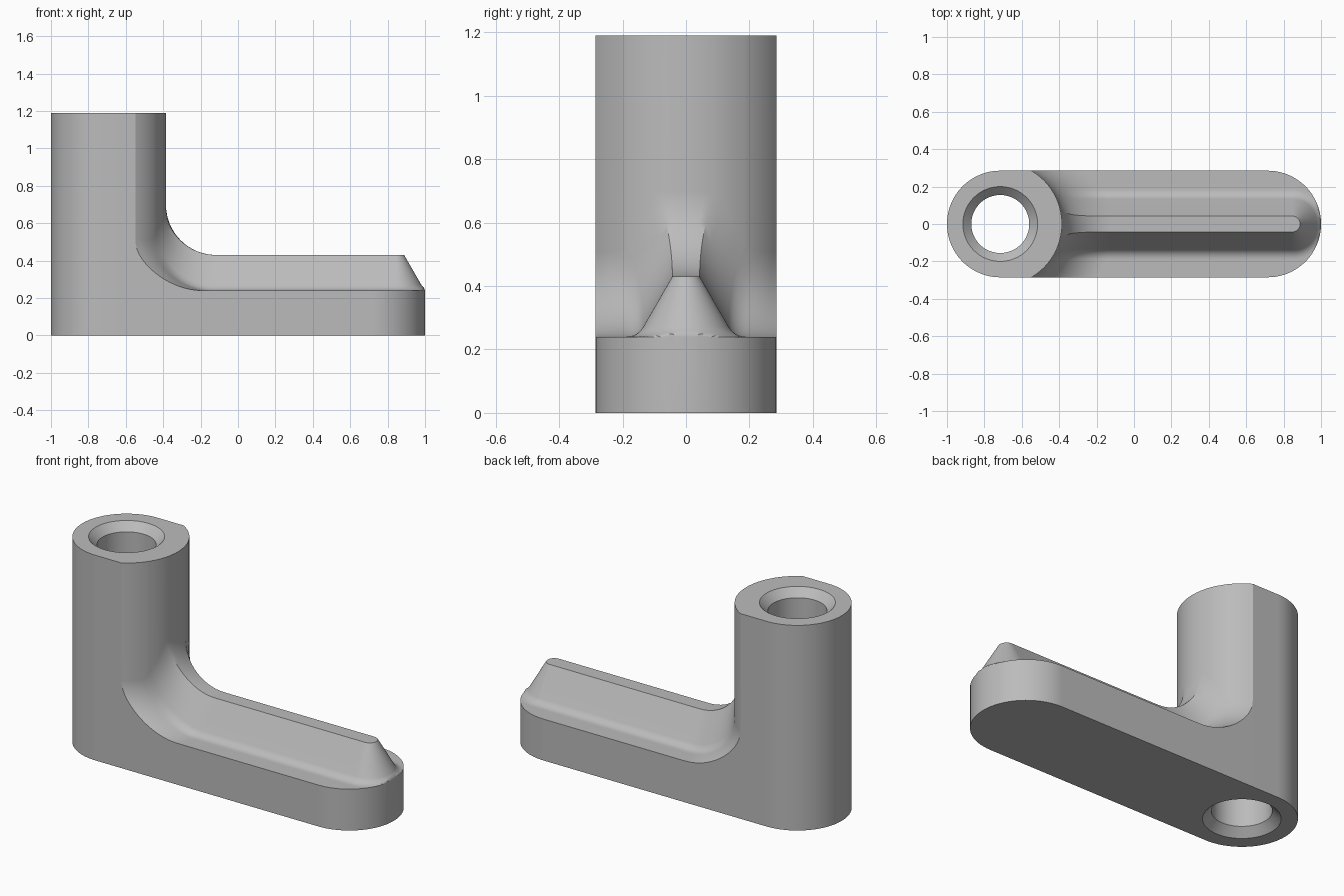
import bpy, bmesh
from math import sin, cos, pi, sqrt, radians

if "Cube" in bpy.data.objects:
    bpy.data.objects.remove(bpy.data.objects["Cube"])

HALF = 0.285                 # half width of the whole body
END = 0.715                  # distance of both round ends from the middle
TOP, FLOOR, RIDGE = 1.19, 0.24, 0.43
POST_R, BLEND = 0.33, 0.268  # post front radius, blend radius at its foot
HOLE_R, SINK_R = 0.155, 0.2
TIP = 0.845                  # centre of the conical ridge end
CREST = 0.043                # half width of the ridge crest
FOOT_R = 0.06                # small fillet along the ridge foot
ARC = 24

bm = bmesh.new()


def face(points):
    bm.faces.new([bm.verts.new(p) for p in points])


def strip(a, b):
    for i in range(len(a) - 1):
        face((a[i], a[i + 1], b[i + 1], b[i]))


def at_height(points, z):
    return [(p[0], p[1], z) for p in points]


# Ridge half section: crest, sloped flank, foot fillet (offset, height)
slope = 1 / sqrt(3)
base = CREST + (RIDGE - FLOOR) * slope
foot_x = base + FOOT_R * slope
section = [(CREST * t / 3, RIDGE) for t in range(4)]
start = (foot_x - FOOT_R * cos(pi / 6), FLOOR + FOOT_R / 2)
section += [(CREST + (start[0] - CREST) * t / 4, RIDGE + (start[1] - RIDGE) * t / 4)
            for t in range(1, 4)]
section += [(foot_x - FOOT_R * cos(radians(a)), FLOOR + FOOT_R * (1 - sin(radians(a))))
            for a in range(30, 91, 10)]


def offsets(flare, limit):
    """Section points from the ridge middle out to the edge of the arm."""
    pts = []
    for o, z in section:
        o += flare * min(1, o / CREST)
        pts.append((o, z) if o < limit else (limit, FLOOR))
    last = pts[-1][0]
    return pts + [(last + (limit - last) * t / 4, FLOOR) for t in range(1, 5)]


# Stations of the arm: blend around the post, straight run, conical tip
stations = []
for i in range(17):
    a = pi / 2 * i / 16
    d, rise = BLEND * (1 - cos(a)), BLEND * (1 - sin(a))
    flare = 0.05 * (rise / BLEND) ** 2
    stations.append([(-END + sqrt((POST_R + d) ** 2 - y * y), y, z + rise)
                     for y, z in offsets(flare, HALF)])
for i in range(6):
    x = END + (TIP - END) * i / 6
    edge = sqrt(HALF ** 2 - (x - END) ** 2)
    stations.append([(x, y, z) for y, z in offsets(0, edge)])
shift = TIP - END
for i in range(ARC + 1):
    a = pi / 2 * (1 - i / ARC)
    edge = -shift * cos(a) + sqrt(HALF ** 2 - (shift * sin(a)) ** 2)
    stations.append([(TIP + o * cos(a), o * sin(a), z) for o, z in offsets(0, edge)])
for s, t in zip(stations, stations[1:]):
    strip(s, t)

# Arm side wall
rim = [s[-1] for s in stations]
strip(rim, at_height(rim, 0))

# Post: round back, flat side, front arc rising from the blend
back = [(-END - HALF * cos(pi / 2 * i / ARC), HALF * sin(pi / 2 * i / ARC), 0)
        for i in range(ARC + 1)]
strip(back, at_height(back, TOP))
corner, front = rim[0], stations[0]
face((back[-1], (corner[0], corner[1], 0), corner,
      (corner[0], corner[1], TOP), (back[-1][0], HALF, TOP)))
strip(front, at_height(front, TOP))


# Through hole, countersunk at both ends
def half_ring(r, z):
    return [(-END + r * cos(pi * i / 32), r * sin(pi * i / 32), z) for i in range(33)]


depth = SINK_R - HOLE_R
rings = [half_ring(SINK_R, 0), half_ring(HOLE_R, depth),
         half_ring(HOLE_R, TOP - depth), half_ring(SINK_R, TOP)]
for a, b in zip(rings, rings[1:]):
    strip(a, b)

# Bottom and top faces
face(back + at_height(rim, 0) + rings[0])
face(at_height(back + front[::-1], TOP) + rings[3])

# Mirror the half, weld and orient
for f in list(bm.faces):
    face([(v.co.x, -v.co.y, v.co.z) for v in reversed(f.verts)])
bmesh.ops.remove_doubles(bm, verts=bm.verts[:], dist=0.00002)
bmesh.ops.recalc_face_normals(bm, faces=bm.faces[:])

mesh = bpy.data.meshes.new("lever_handle")
bm.to_mesh(mesh)
bm.free()
handle = bpy.data.objects.new("lever_handle", mesh)
bpy.context.collection.objects.link(handle)

# Plain grey finish
grey = bpy.data.materials.new("plain_grey")
grey.use_nodes = True
colour = (0.5, 0.5, 0.5, 1)
grey.diffuse_color = colour
grey.node_tree.nodes["Principled BSDF"].inputs["Base Color"].default_value = colour
mesh.materials.append(grey)

bpy.ops.object.select_all(action="DESELECT")
handle.select_set(True)
bpy.context.view_layer.objects.active = handle
bpy.ops.object.shade_smooth_by_angle(angle=radians(30))
weighted = handle.modifiers.new("even_shading", "WEIGHTED_NORMAL")
weighted.keep_sharp = True
